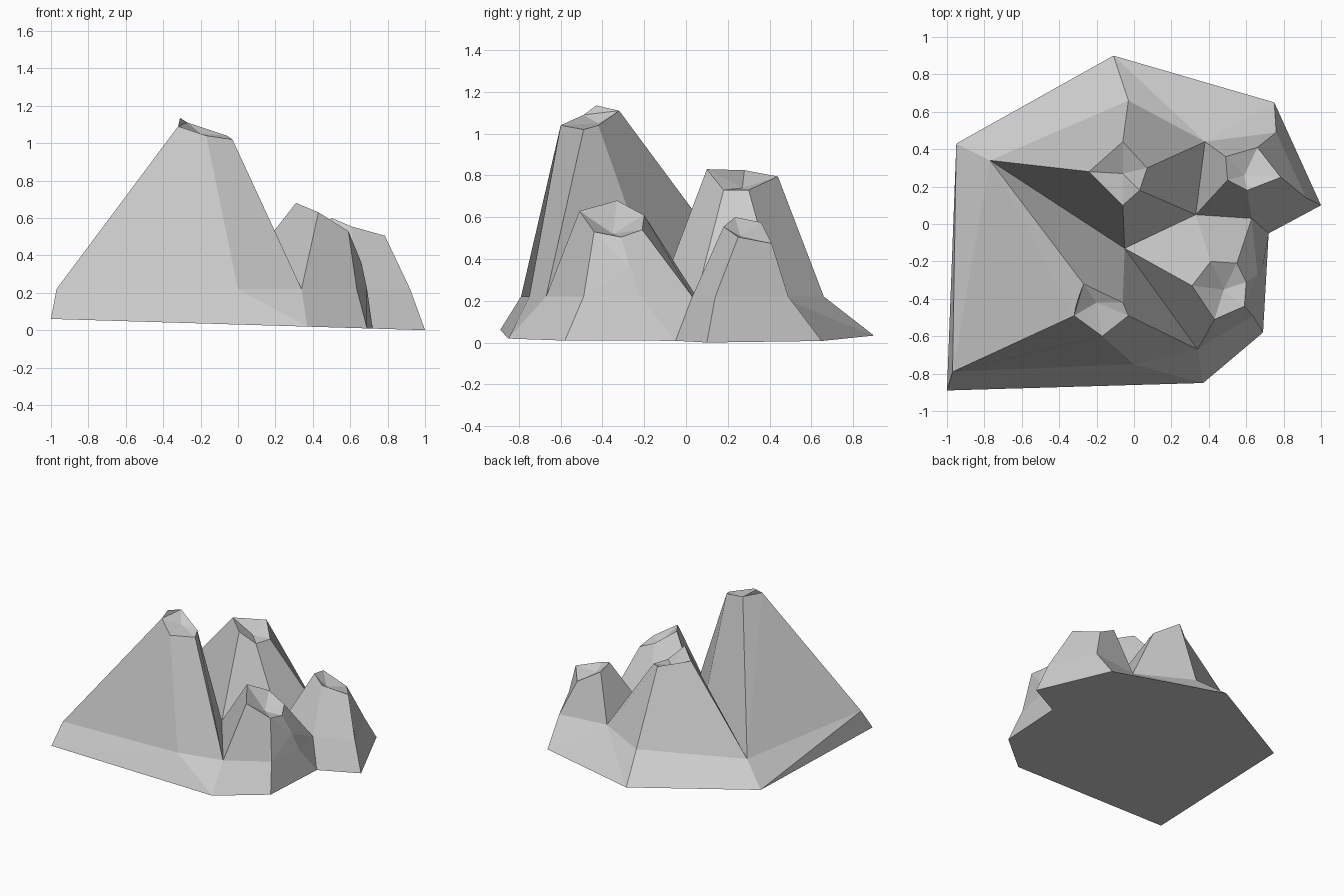
import bpy
import bmesh

if "Cube" in bpy.data.objects:
    bpy.data.objects.remove(bpy.data.objects["Cube"], do_unlink=True)

# Single stone colour
stone = bpy.data.materials.new("grey stone")
stone.use_nodes = True
grey = (0.6, 0.6, 0.6, 1.0)
stone.diffuse_color = grey
shader = next(n for n in stone.node_tree.nodes if n.type == "BSDF_PRINCIPLED")
shader.inputs["Base Color"].default_value = grey
shader.inputs["Roughness"].default_value = 0.9

SHELF = 0.22  # height where the skirt ends and the peaks begin

bm = bmesh.new()
points = {}

# Foot outline, lying on a slightly tilted ground plane
foot = dict(
    west_front=(-1.0, -0.89), mid_front=(0.37, -0.85), east_front=(0.69, -0.58),
    notch=(0.72, -0.05), east=(1.0, 0.1), east_back=(0.75, 0.65),
    back=(-0.11, 0.9), west_back=(-0.95, 0.43))
for name, (x, y) in foot.items():
    points[name] = bm.verts.new((x, y, 0.03 - 0.03 * x))

# Shelf corners, shared by neighbouring peaks
shelf = dict(
    s_west_front=(-0.97, -0.79), s_front=(0.0, -0.75), s_mid_front=(0.34, -0.67),
    s_east_front=(0.635, -0.49), s_notch_front=(0.69, -0.22),
    s_notch_back=(0.63, 0.03), s_east=(0.92, 0.14), s_east_back=(0.76, 0.49),
    s_saddle_back=(0.38, 0.44), s_back=(-0.03, 0.66), s_west_back=(-0.77, 0.34),
    valley_west=(-0.05, -0.13), valley_east=(0.33, 0.05))
for name, (x, y) in shelf.items():
    points[name] = bm.verts.new((x, y, SHELF))


def face(names):
    return bm.faces.new([points[n] for n in names.split()])


def peak(base_names, rim_coords, hollow):
    """Slopes from a base loop up to a rim, closed by a fan to a hollow."""
    base = [points[n] for n in base_names.split()]
    rim = [bm.verts.new(c) for c in rim_coords]
    count = len(rim)
    for i in range(count):
        j = (i + 1) % count
        bm.faces.new((base[i], base[j], rim[j], rim[i]))
    middle = bm.verts.new(hollow)
    for i in range(count):
        bm.faces.new((rim[i], rim[(i + 1) % count], middle))
    return rim


# Sloping skirt around the foot
for loop in (
        "west_front mid_front s_mid_front s_front s_west_front",
        "mid_front east_front s_east_front s_mid_front",
        "east_front notch s_notch_front s_east_front",
        "notch s_notch_back s_notch_front",
        "notch east s_east s_notch_back",
        "east east_back s_east_back s_east",
        "east_back back s_back s_saddle_back s_east_back",
        "back west_back s_west_back s_back",
        "west_back west_front s_west_front",
        "west_back s_west_front s_west_back"):
    face(loop)

# Underside
face(" ".join(reversed(list(foot))))

# Tall front peak, with an extra raised point on its west rim
tall = peak(
    "s_west_front s_front s_mid_front valley_west s_west_back",
    [(-0.32, -0.49, 1.09), (-0.17, -0.6, 1.04), (-0.03, -0.49, 1.02),
     (-0.06, -0.42, 1.04), (-0.27, -0.32, 1.11)],
    (-0.2, -0.42, 1.05))
rim_edge = bm.edges.get((tall[0], tall[-1]))
_, tip = bmesh.utils.edge_split(rim_edge, tall[0], 0.4)
tip.co = (-0.31, -0.43, 1.135)

# Back peak
peak(
    "s_west_back valley_west valley_east s_saddle_back s_back",
    [(-0.24, 0.28, 0.825), (-0.06, 0.1, 0.83), (0.03, 0.18, 0.73),
     (0.07, 0.3, 0.73), (-0.06, 0.44, 0.795)],
    (-0.06, 0.27, 0.74))

# Low front peak
low = peak(
    "valley_west s_mid_front s_east_front s_notch_front s_notch_back valley_east",
    [(0.31, -0.33, 0.68), (0.43, -0.51, 0.63), (0.59, -0.44, 0.53),
     (0.6, -0.31, 0.505), (0.55, -0.21, 0.54), (0.41, -0.2, 0.61)],
    (0.48, -0.35, 0.52))
ridge = bm.edges.get((low[3], points["s_notch_front"]))
_, bend = bmesh.utils.edge_split(ridge, low[3], 0.5)
bend.co = (0.66, -0.27, 0.36)

# Low east peak
peak(
    "valley_east s_notch_back s_east s_east_back s_saddle_back",
    [(0.5, 0.235, 0.6), (0.605, 0.18, 0.555), (0.785, 0.25, 0.505),
     (0.66, 0.41, 0.475), (0.49, 0.36, 0.575)],
    (0.59, 0.26, 0.51))

bmesh.ops.recalc_face_normals(bm, faces=bm.faces[:])
bmesh.ops.triangulate(
    bm, faces=[f for f in bm.faces if len(f.verts) > 4], ngon_method="BEAUTY")

mesh = bpy.data.meshes.new("mountain")
bm.to_mesh(mesh)
bm.free()
mesh.materials.append(stone)
mountain = bpy.data.objects.new("mountain", mesh)
bpy.context.collection.objects.link(mountain)
